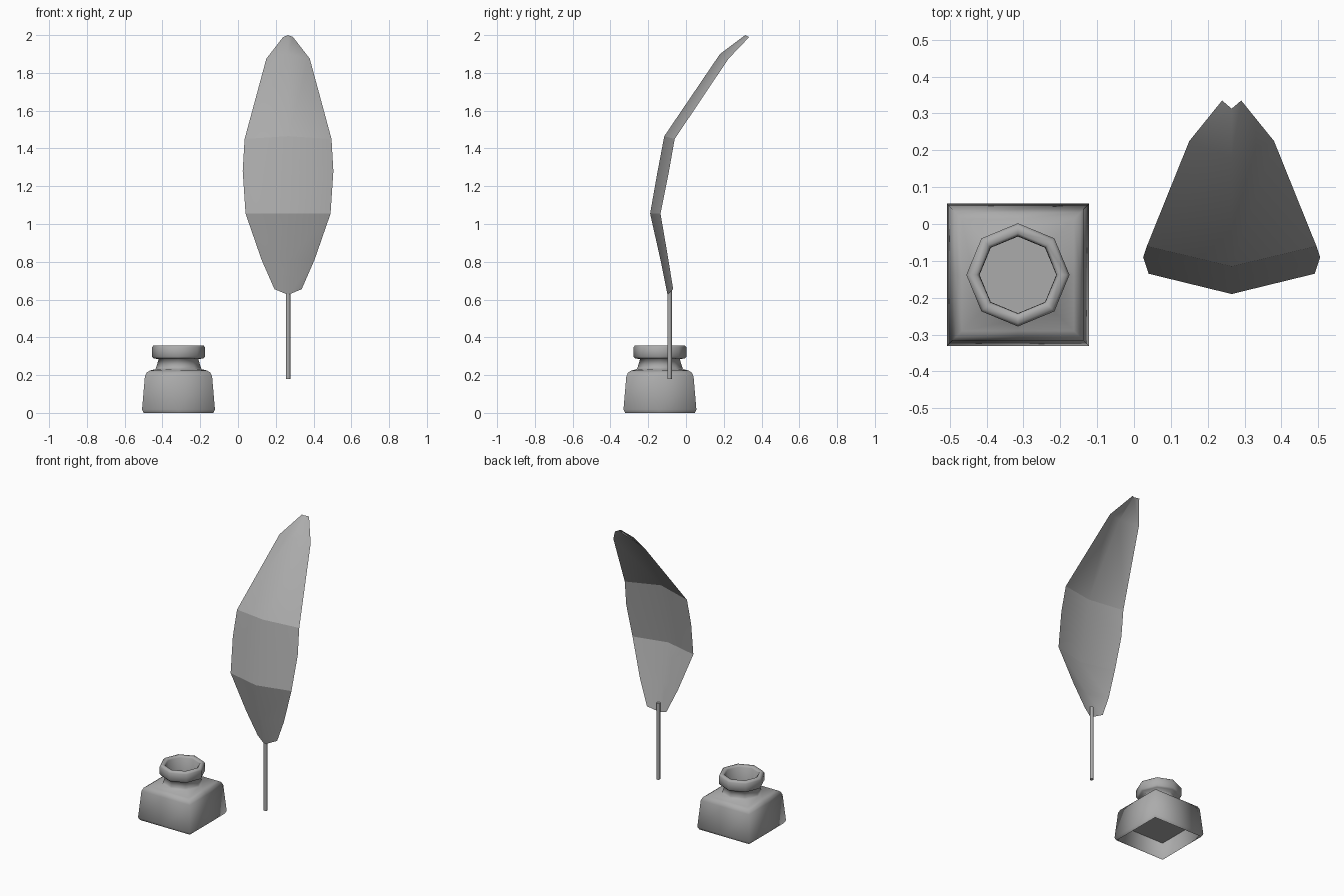
import bpy, bmesh, math

cube = bpy.data.objects.get("Cube")
if cube:
    bpy.data.objects.remove(cube, do_unlink=True)

TONE = (0.41, 0.41, 0.41, 1)
grey = bpy.data.materials.new("plain_grey")
grey.use_nodes = True
grey.diffuse_color = TONE
grey.node_tree.nodes["Principled BSDF"].inputs["Base Color"].default_value = TONE


def finish(name, bm, angle=None, location=(0, 0, 0)):
    """Turn a bmesh into a smooth shaded object."""
    for face in bm.faces:
        face.smooth = True
    mesh = bpy.data.meshes.new(name)
    bm.to_mesh(mesh)
    bm.free()
    if angle:
        mesh.set_sharp_from_angle(angle=math.radians(angle))
    mesh.materials.append(grey)
    obj = bpy.data.objects.new(name, mesh)
    obj.location = location
    bpy.context.collection.objects.link(obj)
    return obj


def ring(bm, size, z, square=False):
    """Eight points on an octagon, or on a square of the same half width."""
    verts = []
    for i in range(8):
        a = i * math.pi / 4
        c, s = math.cos(a), math.sin(a)
        k = size / max(abs(c), abs(s)) if square else size
        verts.append(bm.verts.new((c * k, s * k, z)))
    return verts


def loft(bm, rows, closed):
    """Bridge neighbouring rows of points with quads."""
    for low, high in zip(rows, rows[1:]):
        n = len(low)
        for i in range(n if closed else n - 1):
            j = (i + 1) % n
            bm.faces.new((low[i], low[j], high[j], high[i]))


bottle_spot = (-0.315, -0.138, 0)

# Bottle: square body, open underneath, blending into an eight-sided neck and lip
body = [(0.184, 0), (0.193, 0.018), (0.178, 0.193), (0.169, 0.213), (0.152, 0.224)]
neck = [(0.122, 0.232), (0.117, 0.245), (0.105, 0.285), (0.132, 0.288), (0.14, 0.298),
        (0.14, 0.347), (0.132, 0.358), (0.113, 0.358), (0.105, 0.348), (0.104, 0.22)]
bm = bmesh.new()
rows = [ring(bm, r, z, True) for r, z in body] + [ring(bm, r, z) for r, z in neck]
loft(bm, rows, True)
finish("bottle", bm, 100, bottle_spot)

# Ink surface inside the bottle
bm = bmesh.new()
bm.faces.new(ring(bm, 0.182, 0.115, True))
finish("ink_surface", bm, 50, bottle_spot)

# Feather vane: folded sheet; half width, middle y and z, edge y and z, crease
vane = [(0.072, -0.098, 0.625, -0.068, 0.655, False),
        (0.14, -0.135, 0.81, -0.093, 0.81, False),
        (0.225, -0.19, 1.055, -0.135, 1.055, True),
        (0.24, -0.152, 1.27, -0.09, 1.28, False),
        (0.23, -0.115, 1.465, -0.06, 1.45, True),
        (0.115, 0.18, 1.9, 0.225, 1.875, False),
        (0.026, 0.313, 2.0, 0.335, 1.99, False)]
bm = bmesh.new()
rows = []
for w, my, mz, ey, ez, crease in vane:
    rows.append([bm.verts.new(p) for p in ((-w, ey, ez), (0, my, mz), (w, ey, ez))])
loft(bm, rows, False)
for row, spec in zip(rows, vane):
    for a, b in zip(row, row[1:]):
        bm.edges.get((a, b)).smooth = not spec[-1]
finish("feather_vane", bm, location=(0.265, 0, 0))

# Feather shaft
bm = bmesh.new()
bmesh.ops.create_cone(bm, cap_ends=True, segments=8, radius1=0.012, radius2=0.012, depth=0.51)
finish("feather_shaft", bm, 50, (0.265, -0.087, 0.435))
